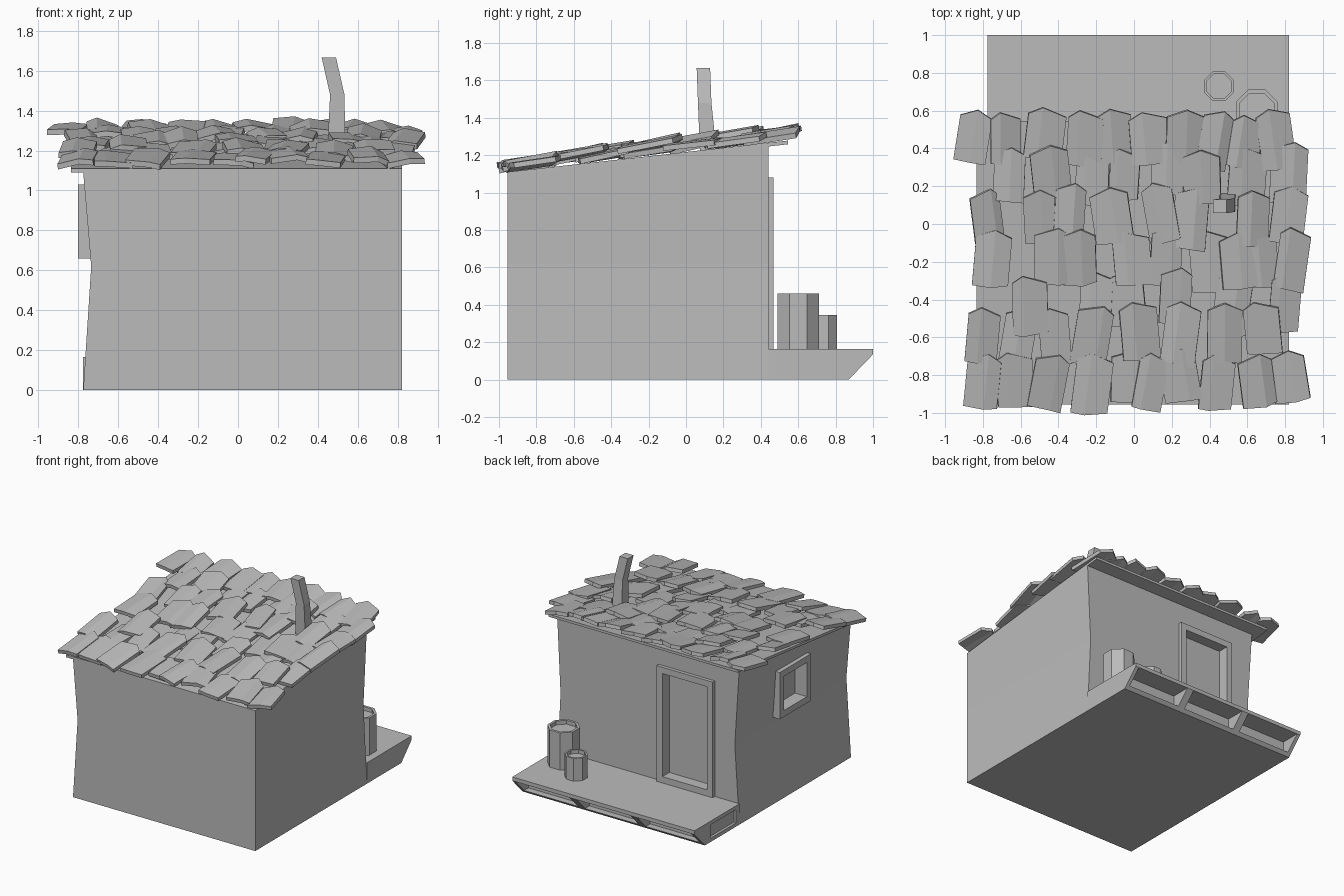
import bpy
import bmesh
import random
from math import pi
from mathutils import Matrix, Vector, Euler

random.seed(7)
if "Cube" in bpy.data.objects:
    bpy.data.objects.remove(bpy.data.objects["Cube"])

GREY = (0.5, 0.5, 0.5, 1)
mat = bpy.data.materials.new("plain_grey")
mat.use_nodes = True
mat.diffuse_color = GREY
mat.node_tree.nodes["Principled BSDF"].inputs["Base Color"].default_value = GREY

LEFT, RIGHT, FRONT, BACK = 0.82, -0.775, -0.955, 0.44
DECK = 0.165


def roof_z(y):
    return 1.09 + 0.112 * (y - FRONT)


def finish(bm, name):
    bmesh.ops.recalc_face_normals(bm, faces=bm.faces)
    mesh = bpy.data.meshes.new(name)
    bm.to_mesh(mesh)
    bm.free()
    mesh.materials.append(mat)
    obj = bpy.data.objects.new(name, mesh)
    bpy.context.collection.objects.link(obj)
    return obj


def add_box(bm, xs, ys, zs):
    lo, hi = Vector((xs[0], ys[0], zs[0])), Vector((xs[1], ys[1], zs[1]))
    m = Matrix.Translation((lo + hi) / 2) @ Matrix.Diagonal((*(hi - lo), 1))
    return bmesh.ops.create_cube(bm, size=1, matrix=m)["verts"]


def add_rings(bm, rings):
    """Closed solid lofted through rings of equal length."""
    loops = [[bm.verts.new(p) for p in ring] for ring in rings]
    n = len(loops[0])
    for a, b in zip(loops, loops[1:]):
        for i in range(n):
            bm.faces.new((a[i], a[(i + 1) % n], b[(i + 1) % n], b[i]))
    bm.faces.new(loops[0])
    bm.faces.new(loops[-1])


def carve(obj, boxes):
    """Cut box shaped recesses out of an object."""
    bm = bmesh.new()
    for box in boxes:
        add_box(bm, *box)
    cutter = finish(bm, "recess_cutter")
    cutter.hide_render = True
    mod = obj.modifiers.new("recess", "BOOLEAN")
    mod.object = cutter
    mod.solver = "EXACT"
    bpy.context.view_layer.objects.active = obj
    bpy.ops.object.modifier_apply(modifier=mod.name)
    bpy.data.objects.remove(cutter)


# Walls: sloped top, slightly pinched at mid height
bm = bmesh.new()
rings = []
for level in ("base", "middle", "top"):
    ring = []
    for x, y in ((RIGHT, FRONT), (LEFT, FRONT), (LEFT, BACK), (RIGHT, BACK)):
        z = {"base": 0, "middle": 0.62, "top": roof_z(y)}[level]
        if level == "middle":
            if x < 0:
                x += 0.04
            elif y > 0:
                x -= 0.03
        ring.append((x, y, z))
    rings.append(ring)
add_rings(bm, rings)
walls = finish(bm, "walls")

DOOR_X, DOOR_Z = (-0.56, -0.07), (DECK, 1.08)
WIN_Y, WIN_Z = (-0.42, -0.03), (0.66, 1.03)
T = 0.05


def inner(span):
    return span[0] + T, span[1] - T


carve(walls, [(inner(DOOR_X), (BACK - 0.06, BACK + 0.1), inner(DOOR_Z)),
              ((RIGHT - 0.1, RIGHT + 0.08), inner(WIN_Y), inner(WIN_Z))])

# Door and window frames
bm = bmesh.new()
depth = (BACK - 0.03, BACK + 0.027)
for x in (DOOR_X[0], DOOR_X[1] - T):
    add_box(bm, (x, x + T), depth, DOOR_Z)
for z in (DOOR_Z[0], DOOR_Z[1] - T):
    add_box(bm, inner(DOOR_X), depth, (z, z + T))
finish(bm, "door_frame")

bm = bmesh.new()
depth = (RIGHT - 0.025, RIGHT + 0.045)
for y in (WIN_Y[0], WIN_Y[1] - T):
    add_box(bm, depth, (y, y + T), WIN_Z)
for z in (WIN_Z[0], WIN_Z[1] - T):
    add_box(bm, depth, inner(WIN_Y), (z, z + T))
finish(bm, "window_frame")

# Porch deck with an undercut edge and open bays
bm = bmesh.new()
profile = ((BACK, 0), (0.87, 0), (1, 0.135), (1, DECK), (BACK, DECK))
add_rings(bm, [[(x, y, z) for y, z in profile] for x in (RIGHT, LEFT)])
deck = finish(bm, "porch_deck")
bay = (LEFT - RIGHT) / 3
bays = [((RIGHT + bay * i + 0.03, RIGHT + bay * (i + 1) - 0.03), (0.84, 1.1), (0.025, 0.135))
        for i in range(3)]
side = ((RIGHT - 0.1, RIGHT + 0.02), (0.48, 0.8), (0.03, 0.135))
carve(deck, bays + [side])

# Roof board following the slope
bm = bmesh.new()
for v in add_box(bm, (-0.835, LEFT), (FRONT, 0.545), (0, 0.02)):
    v.co.z += roof_z(v.co.y)
finish(bm, "roof_board")

# Shingles: folded slabs with a peaked upper end, laid in uneven rows
ROWS = (
    (0.6, (-0.85, -0.68, -0.47, -0.26, -0.1, 0.08, 0.27, 0.43, 0.59, 0.75)),
    (0.42, (-0.66, -0.44, -0.22, -0.05, 0.18, 0.36, 0.6, 0.82)),
    (0.2, (-0.78, -0.5, -0.34, -0.12, 0.14, 0.3, 0.63, 0.82)),
    (-0.02, (-0.75, -0.43, -0.29, -0.01, 0.17, 0.4, 0.55, 0.68, 0.84)),
    (-0.25, (-0.55, -0.2, -0.04, 0.22, 0.52, 0.8)),
    (-0.42, (-0.8, -0.61, -0.42, -0.22, 0.03, 0.25, 0.48, 0.68)),
    (-0.68, (-0.8, -0.63, -0.45, -0.22, -0.02, 0.09, 0.24, 0.44, 0.65, 0.82)),
)


def jitter(amount):
    return random.uniform(-amount, amount)


def add_shingle(bm, x, top):
    w = 0.09 + jitter(0.012)
    half = 0.15 + jitter(0.015)
    y = top - half + jitter(0.025)
    fold, lean = 0.012 + jitter(0.01), jitter(0.04)
    outline = [(-w, -half, 0), (lean, -half - 0.005, fold), (w, -half + jitter(0.02), 0),
               (w, half - 0.04, 0), (lean, half, fold), (-w, half - 0.04, 0)]
    turn = Euler((0.17 + jitter(0.06), jitter(0.13), jitter(0.17))).to_matrix().to_4x4()
    place = Matrix.Translation((x, y, roof_z(y) + 0.06 + jitter(0.018))) @ turn
    under, over = [[bm.verts.new(place @ Vector((px, py, pz + h))) for px, py, pz in outline]
                   for h in (-0.014, 0.014)]
    for a, b, c, d, e, f in (under, over):
        bm.faces.new((a, b, e, f))
        bm.faces.new((b, c, d, e))
    for i in range(6):
        j = (i + 1) % 6
        bm.faces.new((under[i], under[j], over[j], over[i]))


bm = bmesh.new()
for top, columns in ROWS:
    for x in columns:
        add_shingle(bm, x, top)
finish(bm, "roof_shingles")

# Crooked chimney
bm = bmesh.new()
path = ((0.493, 0.12, 1.2, 0.045), (0.497, 0.1, 1.48, 0.036), (0.455, 0.093, 1.665, 0.036))
add_rings(bm, [[(x + r * sx, y + r * sy, z) for sx, sy in ((-1, -1), (1, -1), (1, 1), (-1, 1))]
               for x, y, z, r in path])
finish(bm, "chimney")


# Eight sided barrels with sunken lids
def barrel(name, x, y, radius, top):
    bm = bmesh.new()
    height = top - DECK
    bmesh.ops.create_cone(bm, cap_ends=True, segments=8, radius1=radius, radius2=radius,
                          depth=height, matrix=Matrix.Translation((x, y, DECK + height / 2))
                          @ Matrix.Rotation(pi / 8, 4, "Z"))
    lid = max(bm.faces, key=lambda f: f.calc_center_median().z)
    bmesh.ops.inset_region(bm, faces=[lid], thickness=radius * 0.17)
    moved = bmesh.ops.extrude_discrete_faces(bm, faces=[lid])["faces"][0]
    bmesh.ops.translate(bm, verts=moved.verts, vec=(0, 0, -0.03))
    finish(bm, name)


barrel("tall_barrel", 0.65, 0.6, 0.12, 0.46)
barrel("short_barrel", 0.45, 0.73, 0.085, 0.345)
